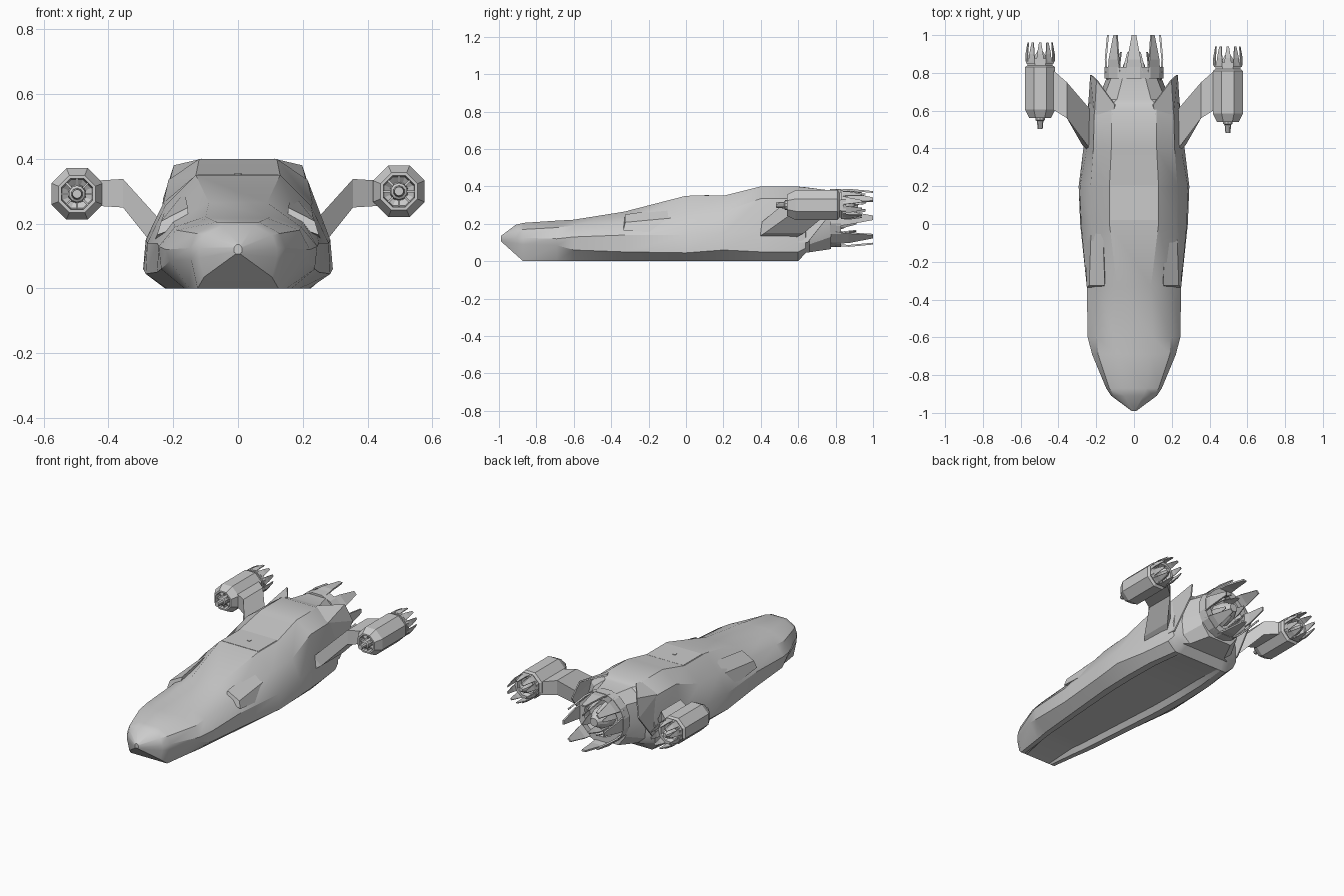
import bpy, bmesh, math
from math import sin, cos, pi
from mathutils import Vector

if "Cube" in bpy.data.objects:
    bpy.data.objects.remove(bpy.data.objects["Cube"])


def make(name, verts, faces, smooth=None, thick=0):
    me = bpy.data.meshes.new(name)
    me.from_pydata([tuple(v) for v in verts], [], faces)
    bm = bmesh.new()
    bm.from_mesh(me)
    bmesh.ops.recalc_face_normals(bm, faces=bm.faces)
    bm.to_mesh(me)
    bm.free()
    ob = bpy.data.objects.new(name, me)
    bpy.context.collection.objects.link(ob)
    if thick:
        m = ob.modifiers.new("thickness", 'SOLIDIFY')
        m.thickness, m.offset = thick, 0
    if smooth:
        bpy.ops.object.select_all(action='DESELECT')
        bpy.context.view_layer.objects.active = ob
        ob.select_set(True)
        bpy.ops.object.shade_smooth_by_angle(angle=math.radians(smooth))
    return ob


def loft(name, rings, smooth=None, caps=True):
    n = len(rings[0])
    verts = [v for r in rings for v in r]
    faces = [(i * n + j, i * n + (j + 1) % n, (i + 1) * n + (j + 1) % n, (i + 1) * n + j)
             for i in range(len(rings) - 1) for j in range(n)]
    if caps:
        faces += [tuple(range(n)), tuple(range(len(verts) - n, len(verts)))]
    return make(name, verts, faces, smooth)


def lathe(name, profile, cx, cy, cz, n, smooth=None):
    """Turn (y, radius) points about an axis along y."""
    return loft(name, [[(cx + r * cos(2 * pi * (k + .5) / n), cy + y, cz + r * sin(2 * pi * (k + .5) / n))
                        for k in range(n)] for y, r in profile], smooth)


def petals(name, n, c, y0, y1, y2, r0, r1, r2, width, tip, thick, phase=0.0):
    """Ring of tapering blades running backwards."""
    verts, faces = [], []
    for k in range(n):
        a = 2 * pi * k / n + phase
        out, tan = Vector((cos(a), 0, sin(a))), Vector((-sin(a), 0, cos(a)))
        b = len(verts)
        for y, r, w in ((y0, r0, width), (y1, r1, width * .8), (y2, r2, tip)):
            for s in (-1, 1):
                verts.append(Vector(c) + out * r + tan * s * w / 2 + Vector((0, y, 0)))
        faces += [(b, b + 1, b + 3, b + 2), (b + 2, b + 3, b + 5, b + 4)]
    return make(name, verts, faces, None, thick)


# Hull: y, then half-section points from keel edge up to roof edge
sections = [
    (-.99, (.006, .107), (.012, .112), (.012, .125), (.01, .13), (.004, .135)),
    (-.91, (.105, .035), (.12, .095), (.12, .125), (.105, .165), (.05, .195)),
    (-.87, (.125, 0), (.145, .09), (.147, .125), (.13, .17), (.065, .205)),
    (-.69, (.15, 0), (.21, .085), (.222, .12), (.19, .18), (.09, .217)),
    (-.60, (.165, 0), (.237, .06), (.245, .13), (.195, .19), (.10, .222)),
    (-.33, (.19, 0), (.25, .05), (.25, .14), (.20, .205), (.09, .265)),
    (0, (.22, 0), (.285, .045), (.28, .14), (.225, .255), (.13, .35)),
    (.20, (.225, 0), (.293, .06), (.285, .15), (.23, .265), (.13, .35)),
    (.40, (.22, 0), (.268, .05), (.25, .16), (.215, .335), (.12, .40)),
    (.60, (.19, 0), (.245, .05), (.245, .16), (.21, .335), (.12, .40)),
    (.64, (.17, .045), (.235, .07), (.24, .16), (.20, .33), (.11, .385)),
    (.66, (.13, .048), (.18, .09), (.19, .18), (.165, .32), (.09, .38)),
    (.775, (.08, .065), (.13, .13), (.145, .22), (.12, .32), (.06, .375)),
]
rings = []
for y, *pts in sections:
    xb, zb = pts[0]
    depth = .028 if -.8 < y < .55 else 0      # shallow recess in the belly
    half = [(xb * .68, zb + depth), (xb * .8, zb)] + pts
    rings.append([(x, y, z) for x, z in half] + [(-x, y, z) for x, z in reversed(half)])
loft("hull", rings, 28)

# Dorsal hatch with a small round fitting
loft("hatch", [[(-.13, y, .335), (.13, y, .335), (.125, y, .352), (-.125, y, .352)] for y in (.02, .205)])
bpy.ops.mesh.primitive_cylinder_add(vertices=12, radius=.012, depth=.02, location=(0, .11, .345))
bpy.context.object.name = "hatch_fitting"

# Main engine: collar, nozzle and blades
E = (0, 0, .232)
lathe("engine_collar", [(.68, .12), (.77, .145), (.77, .158), (.83, .158), (.83, .115), (.79, .105), (.77, .02)],
      *E, 16)
lathe("engine_core", [(.76, .07), (.84, .06), (.90, .025), (.90, .005)], *E, 12)
petals("engine_blades", 8, E, .80, .87, 1.0, .145, .15, .138, .09, .024, .01)
petals("engine_inner_blades", 8, E, .78, .84, .91, .10, .09, .075, .05, .012, .006, pi / 8)

for side, s in (("right", 1), ("left", -1)):
    # Cheek intake: front lip whose back sinks into the hull
    loft(side + "_intake", [
        [(s * .25, -.335, .165), (s * .237, -.325, .208), (s * .155, -.325, .25), (s * .155, -.335, .20)],
        [(s * .262, .0, .14), (s * .226, .0, .238), (s * .165, .0, .298), (s * .15, .0, .20)]])

    # Rear spike and side panel shielding the engine
    make(side + "_rear_fin",
         [(s * x, y, z) for x, y, z in ((.11, .58, .397), (.10, .63, .393), (.195, .76, .378), (.206, .58, .335),
                                        (.228, .79, .275), (.242, .60, .10), (.237, .65, .10))],
         [(0, 1, 2, 3), (3, 2, 4), (3, 4, 6, 5)], None, .008)

    # Pod position differs slightly from side to side
    px, py, pz = s * .497, (-.01 if s > 0 else .01), (.30 if s > 0 else .292)

    # Swept, cranked pylon
    loft(side + "_pylon", [
        [(s * .20, .34, .10), (s * .20, .54, .10), (s * .18, .54, .17), (s * .18, .34, .17)],
        [(s * .275, .42, .15), (s * .275, .63, .15), (s * .235, .61, .205), (s * .235, .40, .205)],
        [(s * .355, .56, .25), (s * .355, .75, .25), (s * .355, .75, .338), (s * .355, .56, .338)],
        [(s * .435, .61, .255), (s * .435, .82, .255), (s * .435, .82, .333), (s * .435, .61, .333)]])

    # Pod body, hub, intake vanes and exhaust blades
    lathe(side + "_pod", [(.64, .02), (.62, .048), (.55, .052), (.55, .062), (.595, .086), (.82, .086),
                          (.83, .072), (.84, .072), (.84, .08), (.865, .08), (.865, .06), (.84, .05), (.83, .01)],
          px, py, pz, 8)
    lathe(side + "_pod_hub", [(.492, .014), (.535, .018), (.54, .026), (.65, .03)], px, py, pz, 10)
    vanes, faces = [], []
    for k in range(8):
        a = 2 * pi * k / 8
        vanes += [(px + r * cos(a), y + py, pz + r * sin(a))
                  for r, y in ((.02, .56), (.05, .565), (.05, .61), (.02, .61))]
        faces.append(tuple(range(4 * k, 4 * k + 4)))
    make(side + "_pod_vanes", vanes, faces, None, .006)
    petals(side + "_pod_blades", 10, (px, py, pz), .85, .89, .95, .073, .074, .066, .04, .012, .005, pi / 2)
    lathe(side + "_pod_exhaust", [(.83, .04), (.88, .032), (.91, .012)], px, py, pz, 8)
